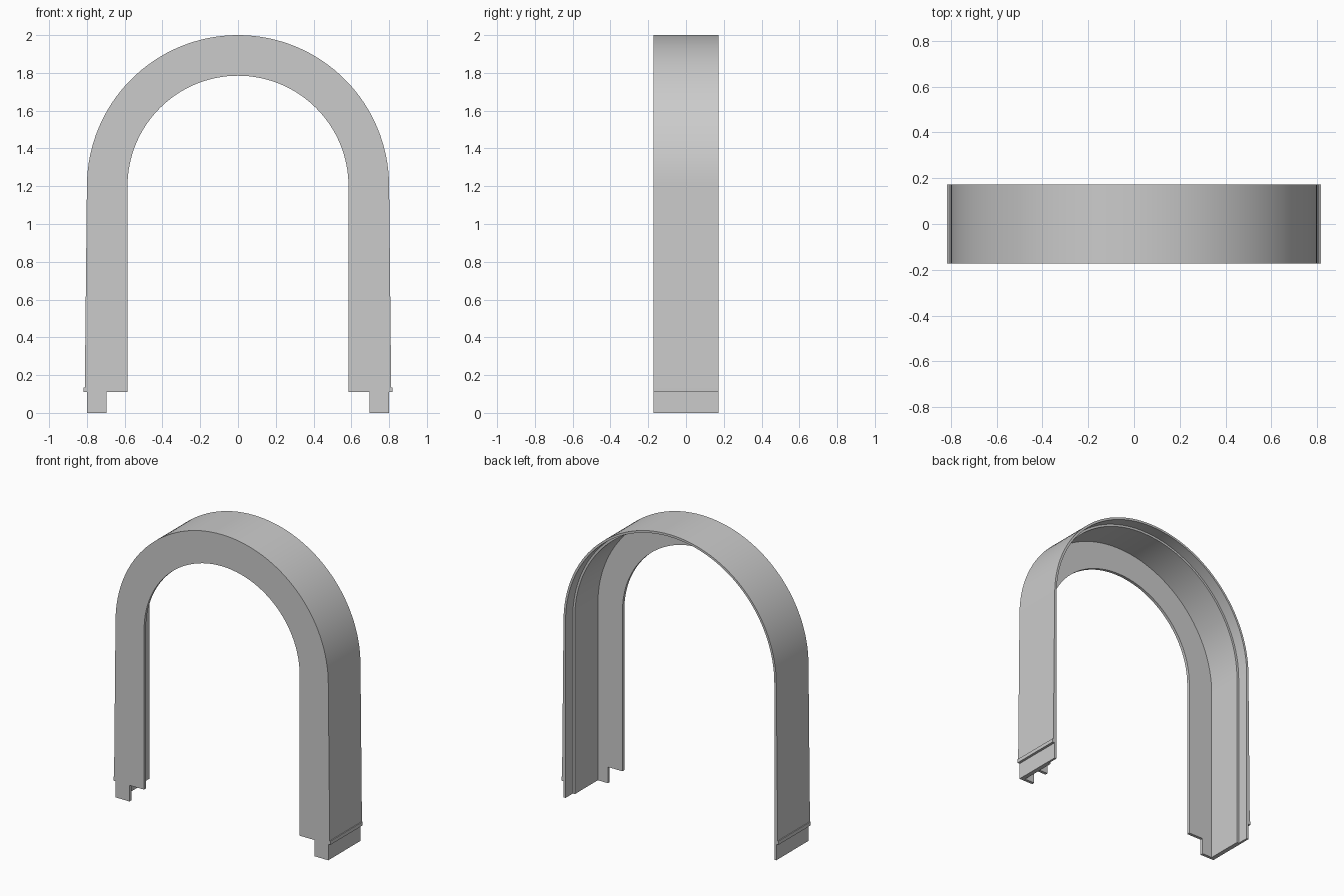
import bpy
import bmesh
from math import sin, cos, pi

cube = bpy.data.objects.get("Cube")
if cube:
    bpy.data.objects.remove(cube, do_unlink=True)

SPRING = 1.2          # height where the arch begins
FRONT, BACK = -0.173, 0.173
STEPS = 64

grey = bpy.data.materials.new("plain grey")
grey.use_nodes = True
colour = (0.6, 0.6, 0.6, 1)
grey.diffuse_color = colour
grey.node_tree.nodes["Principled BSDF"].inputs["Base Color"].default_value = colour


def arch(radius, leg):
    """Half circle on two mirrored legs; leg runs from the foot upward."""
    arc = [(radius * cos(pi * i / STEPS), SPRING + radius * sin(pi * i / STEPS))
           for i in range(STEPS + 1)]
    return leg + arc + [(-x, z) for x, z in reversed(leg)]


def prism(name, outline, y0, y1):
    """Extrude an x-z outline from y0 to y1."""
    bm = bmesh.new()
    face = bm.faces.new([bm.verts.new((x, y0, z)) for x, z in outline])
    grown = bmesh.ops.extrude_face_region(bm, geom=[face])["geom"]
    moved = [v for v in grown if isinstance(v, bmesh.types.BMVert)]
    bmesh.ops.translate(bm, verts=moved, vec=(0, y1 - y0, 0))
    bmesh.ops.recalc_face_normals(bm, faces=bm.faces)
    mesh = bpy.data.meshes.new(name)
    bm.to_mesh(mesh)
    bm.free()
    mesh.materials.append(grey)
    obj = bpy.data.objects.new(name, mesh)
    bpy.context.collection.objects.link(obj)
    return obj


# Solid arch: outer side with a small ledge, inner side with foot tabs
outer = arch(0.80, [(0.80, 0), (0.80, 0.11), (0.817, 0.11),
                    (0.817, 0.135), (0.811, 0.135)])
inner = arch(0.585, [(0.695, 0), (0.695, 0.11), (0.585, 0.11)])
body = prism("arch_trim", outer + inner[::-1], FRONT, BACK)

# Hollow behind the front plate, then a wider recess that thins the back lip
cutters = [
    prism("hollow_cutter", arch(0.77, [(0.77, -0.1)]), FRONT + 0.02, BACK + 0.1),
    prism("lip_cutter", arch(0.785, [(0.785, -0.1)]), 0.095, BACK + 0.2),
]
for cutter in cutters:
    cutter.hide_render = True
    cut = body.modifiers.new(cutter.name, "BOOLEAN")
    cut.operation = "DIFFERENCE"
    cut.solver = "EXACT"
    cut.object = cutter

# Bake the cuts and remove the cutters
bpy.context.view_layer.update()
graph = bpy.context.evaluated_depsgraph_get()
mesh = bpy.data.meshes.new_from_object(body.evaluated_get(graph))
body.modifiers.clear()
body.data = mesh
for cutter in cutters:
    bpy.data.objects.remove(cutter, do_unlink=True)

# Smooth the curve, keep the edges sharp
bpy.ops.object.select_all(action="DESELECT")
body.select_set(True)
bpy.context.view_layer.objects.active = body
bpy.ops.object.shade_smooth_by_angle()
